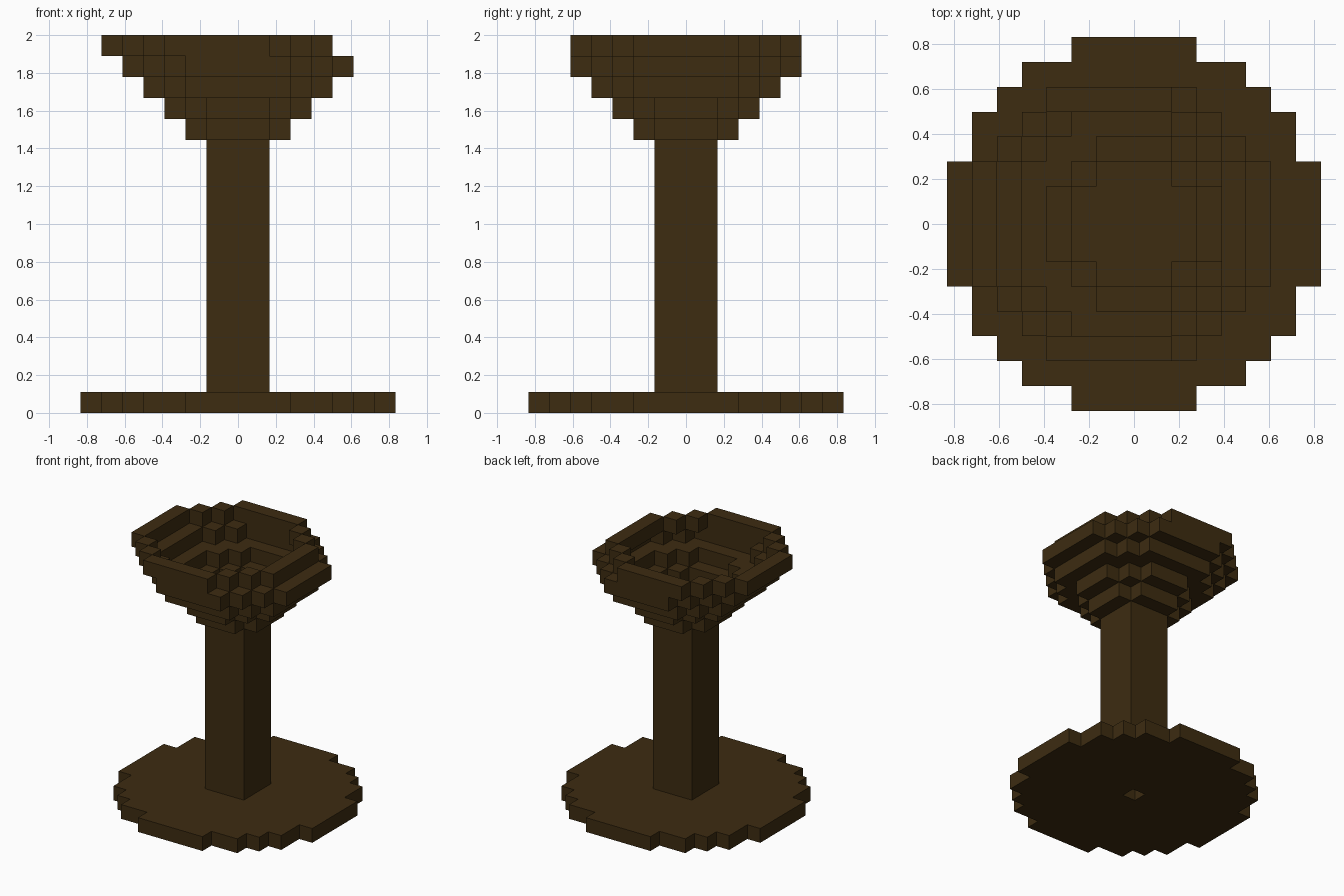
import bpy, bmesh, math
from mathutils import Vector

if "Cube" in bpy.data.objects:
    bpy.data.objects.remove(bpy.data.objects["Cube"])

V = 2 / 18          # one block; the model is 18 blocks tall

wood = bpy.data.materials.new("dark_brown")
wood.diffuse_color = (0.047, 0.025, 0.0055, 1)
wood.use_nodes = True
wood.node_tree.nodes["Principled BSDF"].inputs["Base Color"].default_value = wood.diffuse_color


def blocks(r_min, r_max, layers, shift=0):
    """Blocks whose rounded distance from the axis lies in r_min..r_max."""
    span = range(-r_max, r_max + 1)
    return {(x + shift, y, z) for x in span for y in span for z in layers
            if r_min <= round(math.hypot(x, y)) <= r_max}


parts = {
    # round foot with a small centre hole
    "base": blocks(1, 7, [0]),
    # square hollow column
    "stem": blocks(1, 1, range(1, 13)),
    # closed bowl floor and widening rings
    "bowl": blocks(0, 2, [13]) | blocks(3, 3, [14]) | blocks(4, 4, [15]) | blocks(5, 5, [16]),
    # top ring, offset one block to the left
    "rim": blocks(5, 5, [17], shift=-1),
}
solid = set().union(*parts.values())


def build(name, cells):
    """Mesh of the exposed block faces only."""
    bm = bmesh.new()
    for c in sorted(cells):
        for axis in range(3):
            for s in (-1, 1):
                n = [0, 0, 0]
                n[axis] = s
                if tuple(a + b for a, b in zip(c, n)) in solid:
                    continue
                n = Vector(n)
                u = Vector((n.y, n.z, n.x))
                w = n.cross(u)
                mid = Vector((c[0], c[1], c[2] + 0.5)) + n / 2
                bm.faces.new([bm.verts.new((mid + u * i / 2 + w * j / 2) * V)
                              for i, j in ((-1, -1), (1, -1), (1, 1), (-1, 1))])
    bmesh.ops.remove_doubles(bm, verts=bm.verts, dist=1e-4)
    for f in bm.faces:
        f.smooth = False
    mesh = bpy.data.meshes.new(name)
    bm.to_mesh(mesh)
    bm.free()
    mesh.materials.append(wood)
    bpy.context.collection.objects.link(bpy.data.objects.new(name, mesh))


for name, cells in parts.items():
    build(name, cells)
